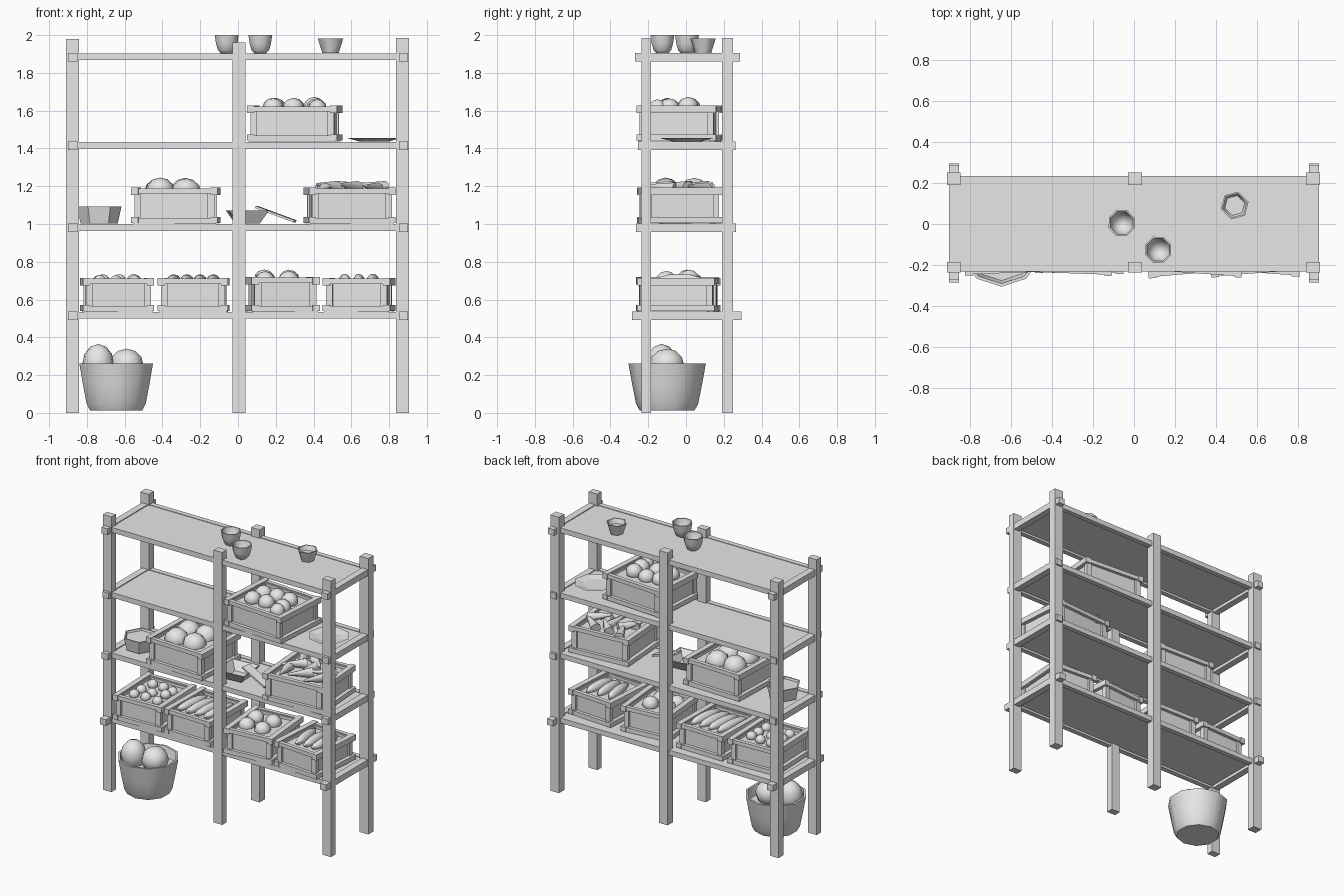
import bpy, bmesh, math, random
from mathutils import Matrix, Vector, Euler

random.seed(4)
if "Cube" in bpy.data.objects:
    bpy.data.objects.remove(bpy.data.objects["Cube"])

grey = bpy.data.materials.new("light_grey")
grey.use_nodes = True
grey.diffuse_color = (0.8, 0.8, 0.8, 1)
grey.node_tree.nodes["Principled BSDF"].inputs["Base Color"].default_value = (0.8, 0.8, 0.8, 1)


def finish(name, bm, loc=(0, 0, 0), yaw=0, smooth=False):
    bmesh.ops.recalc_face_normals(bm, faces=bm.faces)
    mesh = bpy.data.meshes.new(name)
    bm.to_mesh(mesh)
    bm.free()
    mesh.materials.append(grey)
    ob = bpy.data.objects.new(name, mesh)
    ob.location = loc
    ob.rotation_euler.z = math.radians(yaw)
    bpy.context.collection.objects.link(ob)
    if smooth:
        bpy.ops.object.select_all(action='DESELECT')
        ob.select_set(True)
        bpy.context.view_layer.objects.active = ob
        bpy.ops.object.shade_smooth_by_angle(angle=math.radians(62))
    return ob


def box(bm, lo, hi):
    lo, hi = Vector(lo), Vector(hi)
    m = Matrix.Translation((lo + hi) / 2) @ Matrix.Diagonal((hi - lo).to_4d())
    bmesh.ops.create_cube(bm, size=1, matrix=m)


def lathe(name, profile, sides, loc, yaw=0, smooth=True):
    bm = bmesh.new()
    rings = []
    for r, z in profile:
        rings.append([bm.verts.new((r * math.cos(math.tau * i / sides), r * math.sin(math.tau * i / sides), z))
                      for i in range(sides)])
    for a, b in zip(rings, rings[1:]):
        for i in range(sides):
            j = (i + 1) % sides
            bm.faces.new((a[i], a[j], b[j], b[i]))
    bm.faces.new(rings[0])
    bm.faces.new(rings[-1])
    return finish(name, bm, loc, yaw, smooth)


def blob(name, loc, size, yaw=0):
    bm = bmesh.new()
    bmesh.ops.create_uvsphere(bm, u_segments=9, v_segments=6, radius=1,
                              matrix=Matrix.Diagonal((*size, 1)))
    return finish(name, bm, loc, yaw, True)


def root(name, loc, length, radius, yaw):
    # tapered vegetable lying along y
    bm = bmesh.new()
    bmesh.ops.create_cone(bm, cap_ends=True, segments=7, radius1=radius, radius2=radius * 0.2, depth=length,
                          matrix=Euler((math.radians(84), 0, 0)).to_matrix().to_4x4())
    return finish(name, bm, loc, yaw, True)


# Six uprights
for side, y0, y1 in (("front", -0.235, -0.185), ("back", 0.19, 0.25)):
    for label, x, top in (("right", -0.877, 1.98), ("middle", 0.005, 1.96), ("left", 0.87, 1.985)):
        bm = bmesh.new()
        box(bm, (x - 0.034, y0, 0), (x + 0.034, y1, top))
        finish(f"{side}_{label}_post", bm)

# Shelves: long beams, thin panel, end rails that poke through the posts
for n, (z, front, back) in enumerate([(0.535, -0.285, 0.295), (1.0, -0.265, 0.265),
                                      (1.435, -0.255, 0.262), (1.903, -0.27, 0.285)]):
    bm = bmesh.new()
    for y in (-0.213, 0.216):
        box(bm, (-0.87, y - 0.018, z - 0.036), (0.87, y + 0.018, z))
    box(bm, (-0.87, -0.21, z - 0.02), (0.87, 0.21, z - 0.004))
    finish(f"shelf_{n + 1}", bm)
    for label, x in (("right", -0.875), ("left", 0.876)):
        bm = bmesh.new()
        box(bm, (x - 0.024, front, z - 0.042), (x + 0.024, back, z + 0.002))
        finish(f"{label}_end_rail_{n + 1}", bm)


def crate(name, x, y, z, w, d, h, yaw):
    bm = bmesh.new()
    a, b, t = w / 2, d / 2, 0.028
    for s in (-1, 1):
        # rim and base bars, side bars a little longer and taller
        for lo, hi in ((0, 0.032), (h - 0.032, h - 0.004)):
            box(bm, (-a + 0.01, s * (b - 0.02) - t / 2, lo), (a - 0.01, s * (b - 0.02) + t / 2, hi))
        for lo, hi in ((0.004, 0.036), (h - 0.04, h)):
            box(bm, (s * (a - 0.02) - t / 2 - 0.005, -b, lo), (s * (a - 0.02) + t / 2 + 0.005, b, hi))
        # wall panels
        box(bm, (-a + 0.035, s * (b - 0.036) - 0.007, 0.01), (a - 0.035, s * (b - 0.036) + 0.007, h - 0.01))
        box(bm, (s * (a - 0.036) - 0.007, -b + 0.035, 0.01), (s * (a - 0.036) + 0.007, b - 0.035, h - 0.01))
        # corner battens
        for q in (-1, 1):
            cx, cy = s * (a - 0.036), q * (b - 0.03)
            box(bm, (cx - 0.018, cy - 0.016, 0.02), (cx + 0.018, cy + 0.016, h - 0.02))
    # floor and fill level
    box(bm, (-a + 0.04, -b + 0.04, 0.004), (a - 0.04, b - 0.04, h - 0.03))
    finish(name, bm, (x, y, z), yaw)


crate("small_fruit_crate", -0.64, -0.035, 0.535, 0.38, 0.42, 0.18, 2)
crate("cucumber_crate", -0.235, -0.03, 0.535, 0.375, 0.42, 0.18, -1)
crate("apple_crate", 0.235, -0.045, 0.535, 0.365, 0.41, 0.185, 5)
crate("corn_crate", 0.64, -0.04, 0.535, 0.36, 0.41, 0.18, -4)
crate("melon_crate", -0.33, -0.035, 1.0, 0.46, 0.42, 0.193, -2)
crate("carrot_crate", 0.59, -0.035, 1.0, 0.46, 0.42, 0.193, 4)
crate("peach_crate", 0.3, -0.035, 1.437, 0.48, 0.42, 0.19, -4)


def scatter(name, x, y, z, nx, ny, step, r):
    # loose grid of round fruit
    for i in range(nx):
        for j in range(ny):
            px = x + (i - (nx - 1) / 2) * step + random.uniform(-0.012, 0.012)
            py = y + (j - (ny - 1) / 2) * step + random.uniform(-0.012, 0.012)
            blob(f"{name}_{i}_{j}", (px, py, z + random.uniform(-0.006, 0.006)), (r, r, r * 0.92), 25 * i)


scatter("small_fruit", -0.64, -0.04, 0.698, 3, 3, 0.085, 0.036)
scatter("apple", 0.2, -0.045, 0.702, 2, 2, 0.12, 0.056)
scatter("melon", -0.345, -0.035, 1.173, 2, 2, 0.15, 0.08)
scatter("peach", 0.3, -0.04, 1.617, 3, 2, 0.115, 0.057)
blob("peach_extra", (0.42, -0.15, 1.61), (0.05, 0.05, 0.05))

for i in range(4):
    blob(f"cucumber_{i}", (-0.34 + i * 0.07, -0.035, 0.7), (0.031, 0.145, 0.034), -8)
for i in range(3):
    blob(f"corn_{i}", (0.565 + i * 0.075, -0.035, 0.7), (0.031, 0.13, 0.036), 5 - 6 * i)
for i in range(9):
    px, py = 0.47 + (i % 3) * 0.12, -0.14 + (i // 3) * 0.1
    root(f"carrot_{i}", (px, py, 1.193 + 0.008 * (i % 2)), 0.17, 0.036, random.uniform(-60, 60))

# Basket with two large gourds
lathe("basket", [(0.145, 0.012), (0.165, 0.05), (0.185, 0.15), (0.205, 0.262), (0.19, 0.262), (0.175, 0.2)],
      10, (-0.645, -0.1, 0), 18)
blob("tall_gourd", (-0.74, -0.13, 0.26), (0.085, 0.085, 0.105))
blob("round_gourd", (-0.59, -0.1, 0.255), (0.09, 0.095, 0.085), 20)

# Cups and bowl on the top shelf
cup = [(0.03, 0), (0.05, 0.02), (0.061, 0.055), (0.068, 0.1), (0.06, 0.1), (0.05, 0.05), (0.025, 0.015)]
lathe("cup_a", cup, 8, (-0.06, 0.005, 1.9), 22)
lathe("cup_b", cup, 8, (0.118, -0.125, 1.9), 22)
lathe("small_bowl", [(0.045, 0), (0.07, 0.077), (0.062, 0.077), (0.05, 0.045)], 6, (0.49, 0.09, 1.905), 15)

# Pan and plate
lathe("pan", [(0.098, 0), (0.118, 0.09), (0.108, 0.09), (0.104, 0.075)], 6, (-0.735, -0.06, 1.002), 0, False)
lathe("plate", [(0.08, 0), (0.14, 0.017), (0.13, 0.017), (0.08, 0.006)], 8, (0.72, 0.005, 1.437), 10, False)

# Tapered tray with a board leaning on it
lathe("tray", [(0.085, 0), (0.15, 0.07), (0.14, 0.07), (0.08, 0.012)], 4, (0.05, -0.07, 1.002), 50, False)
bm = bmesh.new()
box(bm, (-0.11, -0.035, -0.006), (0.11, 0.035, 0.006))
board = finish("leaning_board", bm, (0.2, -0.07, 1.052), -10)
board.rotation_euler.y = math.radians(20)
